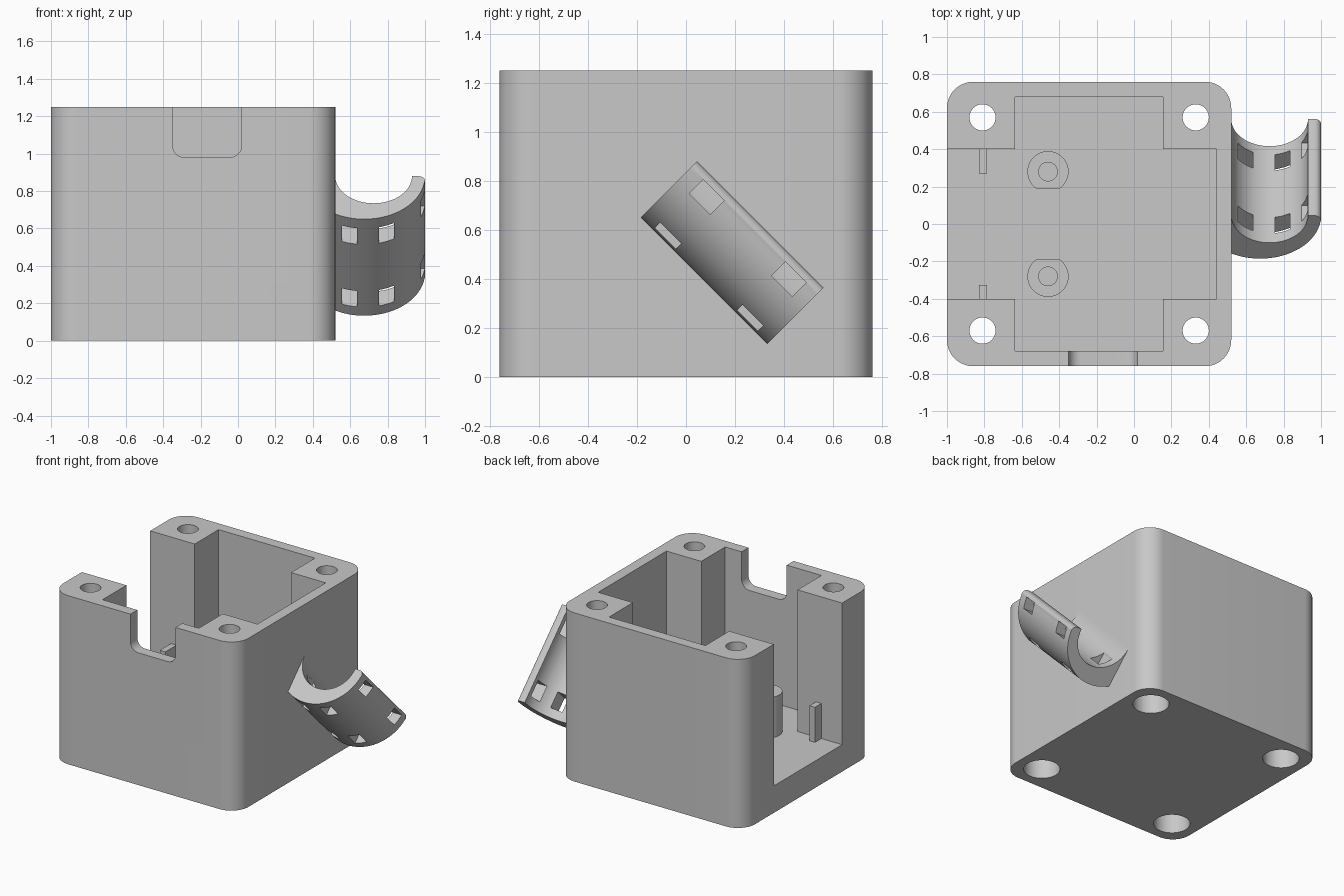
import bpy
import bmesh
from math import sin, cos, radians, sqrt
from mathutils import Vector

cube = bpy.data.objects.get("Cube")
if cube:
    bpy.data.objects.remove(cube, do_unlink=True)

grey = bpy.data.materials.new("plain grey")
grey.use_nodes = True
COLOR = (0.58, 0.58, 0.58, 1)
grey.diffuse_color = COLOR
grey.node_tree.nodes["Principled BSDF"].inputs["Base Color"].default_value = COLOR


def arc(cx, cy, r, start, end, n=16):
    angles = [radians(start + (end - start) * i / n) for i in range(n + 1)]
    return [(cx + r * cos(a), cy + r * sin(a)) for a in angles]


def circle(cx, cy, r):
    return arc(cx, cy, r, 0, 360, 40)[:-1]


def rect(x0, x1, y0, y1):
    return [(x0, y0), (x1, y0), (x1, y1), (x0, y1)]


def upright(u, v, w):
    return Vector((u, v, w))


def facing_front(u, v, w):
    return Vector((u, w, v))


def tilted(u, v, w):
    # Clip frame: u across, v towards its open side, w down along its axis
    return Vector((u, -0.185 + (v + w) / sqrt(2), 0.65 + (v - w) / sqrt(2)))


def prism(name, profile, low, high, frame=upright):
    bm = bmesh.new()
    a = [bm.verts.new(frame(u, v, low)) for u, v in profile]
    b = [bm.verts.new(frame(u, v, high)) for u, v in profile]
    bm.faces.new(a)
    bm.faces.new(b)
    for i in range(len(a)):
        j = (i + 1) % len(a)
        bm.faces.new((a[i], a[j], b[j], b[i]))
    bmesh.ops.recalc_face_normals(bm, faces=bm.faces[:])
    mesh = bpy.data.meshes.new(name)
    bm.to_mesh(mesh)
    bm.free()
    mesh.materials.append(grey)
    obj = bpy.data.objects.new(name, mesh)
    bpy.context.collection.objects.link(obj)
    return obj


def cut(obj, cutters):
    for cutter in cutters:
        mod = obj.modifiers.new("cut", "BOOLEAN")
        mod.operation = "DIFFERENCE"
        mod.solver = "EXACT"
        mod.object = cutter
    deps = bpy.context.evaluated_depsgraph_get()
    mesh = bpy.data.meshes.new_from_object(obj.evaluated_get(deps))
    obj.modifiers.clear()
    obj.data = mesh
    for cutter in cutters:
        bpy.data.objects.remove(cutter, do_unlink=True)


def smooth(obj):
    bpy.ops.object.select_all(action="DESELECT")
    obj.select_set(True)
    bpy.context.view_layer.objects.active = obj
    bpy.ops.object.shade_smooth_by_angle(angle=radians(30))


# Housing with rounded vertical corners
X0, X1, Y, TOP, FLOOR, R = -1.0, 0.52, 0.76, 1.25, 0.2, 0.14
outline = (arc(X1 - R, Y - R, R, 0, 90) + arc(X0 + R, Y - R, R, 90, 180)
           + arc(X0 + R, R - Y, R, 180, 270) + arc(X1 - R, R - Y, R, 270, 360))
housing = prism("housing", outline, 0, TOP)

# Cross-shaped cavity, open on one side
cavity = [(-1.1, -0.4), (-0.635, -0.4), (-0.635, -0.68), (0.155, -0.68),
          (0.155, -0.4), (0.44, -0.4), (0.44, 0.4), (0.155, 0.4),
          (0.155, 0.68), (-0.635, 0.68), (-0.635, 0.4), (-1.1, 0.4)]
cutters = [prism("cavity_cutter", cavity, FLOOR, 1.4)]

# Cable notch in the front wall
notch = (arc(-0.285, 1.045, 0.065, 180, 270, 8)
         + arc(-0.045, 1.045, 0.065, 270, 360, 8) + [(0.02, 1.4), (-0.35, 1.4)])
cutters.append(prism("notch_cutter", notch, -0.9, -0.6, facing_front))

# Screw holes, wider from below
for x in (-0.81, 0.33):
    for y in (-0.57, 0.57):
        cutters.append(prism("screw_cutter", circle(x, y, 0.07), -0.1, 1.4))
        cutters.append(prism("head_cutter", circle(x, y, 0.122), -0.1, 0.6))
cut(housing, cutters)
smooth(housing)

# Standoffs with a flat inner side, and small wall ribs
for side, label, reach in ((1, "back", 0.27), (-1, "front", 0.325)):
    ring = [(x, side * max(y, 0.19)) for x, y in circle(-0.46, 0.28, 0.11)
            if y > 0.17 or abs(x + 0.46) > 0.06]
    post = prism(label + "_standoff", arc(-0.46, side * 0.28, 0.11,
                 -side * 55, side * 235, 36), FLOOR - 0.02, 0.5)
    cut(post, [prism("pilot_cutter", circle(-0.46, side * 0.28, 0.05), 0.25, 0.6)])
    smooth(post)
    ends = sorted((side * reach, side * 0.42))
    prism(label + "_rib", rect(-0.83, -0.785, *ends), FLOOR - 0.02, 0.46)

# Tilted half-round clip on the side wall
section = (arc(0.725, 0.325, 0.205, 180, 360, 32)
           + arc(0.965, 0.29, 0.035, 90, 0, 6)
           + arc(0.675, 0.325, 0.325, -8, -118.5, 32)
           + [(0.5, 0.04), (0.5, 0.325)])
clip = prism("side_clip", section, 0, 0.73, tilted)

# Strap windows through the clip
windows = []
for s in (0.131, 0.605):
    for shape in (rect(0.555, 0.635, -0.1, 0.26), rect(0.755, 0.835, -0.1, 0.26),
                  rect(0.86, 1.1, 0.21, 0.29)):
        windows.append(prism("window_cutter", shape, s - 0.06, s + 0.06, tilted))
cut(clip, windows)
smooth(clip)
